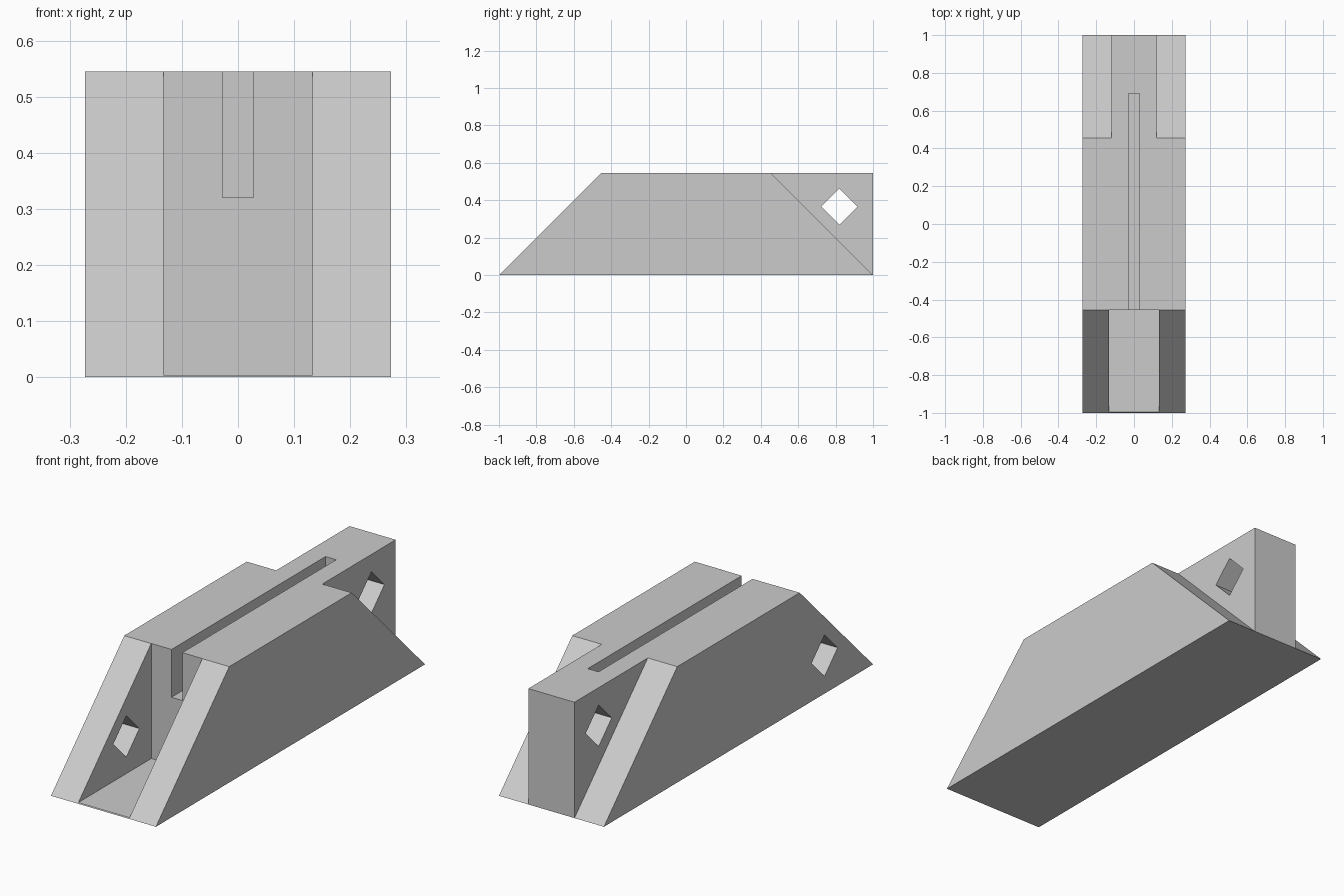
import bpy, bmesh

if "Cube" in bpy.data.objects:
    bpy.data.objects.remove(bpy.data.objects["Cube"])

W, H, TOP = 0.273, 0.545, 0.455   # half width, height, half length of the top


def prism(name, profile, x0, x1):
    """Extrude a (y, z) profile along x."""
    bm = bmesh.new()
    face = bm.faces.new([bm.verts.new((x0, y, z)) for y, z in profile])
    ext = bmesh.ops.extrude_face_region(bm, geom=[face])
    verts = [g for g in ext["geom"] if isinstance(g, bmesh.types.BMVert)]
    bmesh.ops.translate(bm, verts=verts, vec=(x1 - x0, 0, 0))
    bmesh.ops.recalc_face_normals(bm, faces=bm.faces)
    mesh = bpy.data.meshes.new(name)
    bm.to_mesh(mesh)
    bm.free()
    obj = bpy.data.objects.new(name, mesh)
    bpy.context.collection.objects.link(obj)
    return obj


def rect(y0, y1, z0, z1):
    return [(y0, z0), (y1, z0), (y1, z1), (y0, z1)]


def diamond(y, z, r):
    return [(y - r, z), (y, z - r), (y + r, z), (y, z + r)]


# Body: sloped front, square back end
body = prism("interlocking_block", [(-1, 0), (1, 0), (1, H), (-TOP, H)], -W, W)

# Back wedges cut away on both sides, leaving the central tongue
wedge = [(TOP - 0.1, H + 0.1), (1.1, -0.1), (1.1, H + 0.1)]
cutters = [
    prism("wedge_cutter_left", wedge, -0.4, -0.12),
    prism("wedge_cutter_right", wedge, 0.12, 0.4),
    # Front socket with a thin floor
    prism("socket_cutter", rect(-1.2, -TOP + 0.001, 0.004, 0.8), -0.133, 0.133),
    # Long narrow groove in the top
    prism("groove_cutter", rect(-0.6, 0.69, 0.32, 0.8), -0.028, 0.028),
    # Pin holes: through the tongue and through the left socket wall
    prism("tongue_hole_cutter", diamond(0.82, 0.366, 0.097), -0.4, 0.4),
    prism("socket_hole_cutter", diamond(-0.64, 0.179, 0.097), -0.4, 0.0),
]

for cutter in cutters:
    mod = body.modifiers.new(cutter.name, "BOOLEAN")
    mod.operation = "DIFFERENCE"
    mod.solver = "EXACT"
    mod.object = cutter
    cutter.hide_render = True
    cutter.hide_viewport = True
